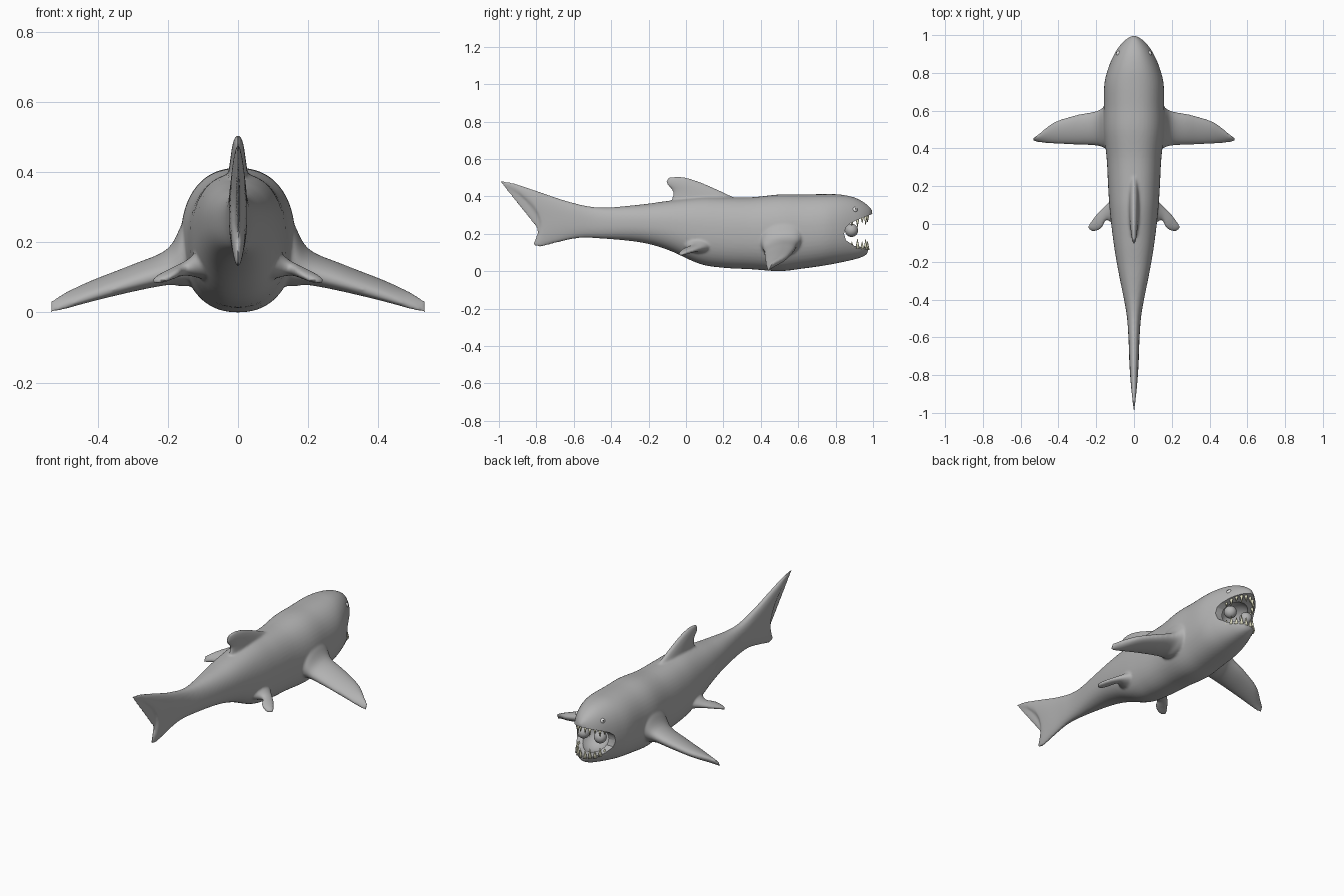
import bpy
import bmesh
import math
from mathutils import Matrix, Vector

if "Cube" in bpy.data.objects:
    bpy.data.objects.remove(bpy.data.objects["Cube"], do_unlink=True)


def material(name, colour):
    mat = bpy.data.materials.new(name)
    mat.use_nodes = True
    mat.diffuse_color = (*colour, 1)
    mat.node_tree.nodes["Principled BSDF"].inputs["Base Color"].default_value = (*colour, 1)
    return mat


SKIN = material("grey skin", (0.45, 0.45, 0.45))
TOOTH = material("cream tooth", (0.76, 0.75, 0.55))
EYE_WHITE = material("eye white", (0.8, 0.8, 0.8))
PUPIL = material("dark pupil", (0.03, 0.03, 0.03))


def make_object(name, bm, mat=None, smooth=True):
    bmesh.ops.recalc_face_normals(bm, faces=bm.faces)
    mesh = bpy.data.meshes.new(name)
    bm.to_mesh(mesh)
    bm.free()
    obj = bpy.data.objects.new(name, mesh)
    bpy.context.collection.objects.link(obj)
    if mat:
        mesh.materials.append(mat)
    for poly in mesh.polygons:
        poly.use_smooth = smooth
    return obj


def spline(rows, steps):
    """Smoothly interpolate the section rows."""
    result = []
    last = len(rows) - 1
    for i in range(last):
        p, q, r, s = (rows[min(max(i + k, 0), last)] for k in (-1, 0, 1, 2))
        for j in range(steps):
            t = j / steps
            result.append([b + 0.5 * t * (c - a + t * (2*a - 5*b + 4*c - d + t * (3*(b - c) + d - a)))
                           for a, b, c, d in zip(p, q, r, s)])
    result.append(list(rows[-1]))
    return result


def loft(bm, rows, axis, power=1.0, side=1, sides=32, steps=5):
    """Rows hold both edge points of a section, its half thickness and its bow along y."""
    rings = []
    for row in spline(rows, steps):
        a, b, thick, bow = Vector(row[:3]), Vector(row[3:6]), row[6], row[7]
        ring = []
        for k in range(sides):
            angle = math.tau * k / sides
            c, s = math.cos(angle), math.sin(angle)
            c = math.copysign(abs(c) ** power, c)
            s = math.copysign(abs(s) ** power, s)
            p = (a + b) / 2 + (b - a) / 2 * c + axis * max(thick, 0.003) * s
            p.y += bow * math.cos(c * math.pi / 2)
            p.x *= side
            ring.append(bm.verts.new(p))
        rings.append(ring)
    for lower, upper in zip(rings, rings[1:]):
        for k in range(sides):
            n = (k + 1) % sides
            bm.faces.new((lower[k], lower[n], upper[n], upper[k]))
    bm.faces.new(rings[0])
    bm.faces.new(rings[-1])


X_AXIS, Z_AXIS = Vector((1, 0, 0)), Vector((0, 0, 1))

# Trunk: y, bottom, top, half width
trunk = [(-.46, .175, .34, .042), (-.25, .155, .355, .083), (-.1, .115, .375, .108),
         (.07, .04, .395, .128), (.2, .018, .395, .137), (.35, .01, .395, .145),
         (.5, 0, .41, .162), (.62, .013, .41, .16), (.74, .03, .412, .157),
         (.82, .045, .41, .138), (.89, .06, .397, .11), (.94, .075, .375, .083)]
# Tail and snout: bottom y, bottom z, top y, top z, half width, bow
tail = [(-.82, .14, -1.005, .485, .007, .115), (-.78, .13, -.93, .473, .019, .07),
        (-.7, .15, -.8, .43, .025, .03), (-.58, .176, -.62, .37, .03, .01)]
snout = [(.97, .095, .98, .345, .05, 0), (.973, .13, .998, .32, .016, 0)]


def slanted(row):
    return (0, row[0], row[1], 0, row[2], row[3], row[4], row[5])


body_rows = [slanted(r) for r in tail]
body_rows += [(0, y, low, 0, y, high, width, 0) for y, low, high, width in trunk]
body_rows += [slanted(r) for r in snout]

# Dorsal fin: leading y, z, trailing y, z, half thickness
dorsal = [(.33, .36, -.09, .34, .034), (.16, .44, -.07, .42, .023), (.06, .482, -.1, .46, .017),
          (0, .5, -.105, .485, .011), (-.03, .507, -.09, .503, .005)]
# Pectoral fin: x, leading y, trailing y, z, half thickness
pectoral = [(.08, .66, .37, .2, .11), (.15, .625, .4, .17, .095), (.2, .597, .415, .13, .05),
            (.3, .578, .42, .098, .036), (.42, .54, .425, .06, .026),
            (.5, .48, .432, .03, .017), (.535, .455, .44, .015, .008)]
# Pelvic fin: leading x, y, trailing x, y, z, half thickness
pelvic = [(.1, .15, .1, -.01, .14, .045), (.15, .1, .145, .02, .127, .022),
          (.2, .05, .17, -.02, .112, .016), (.237, 0, .197, -.037, .097, .012),
          (.247, -.02, .222, -.04, .088, .007)]

# Body and fins, fused into one skin
bm = bmesh.new()
loft(bm, body_rows, X_AXIS, power=0.88, sides=48)
loft(bm, [(0, a, b, 0, c, d, w, 0) for a, b, c, d, w in dorsal], X_AXIS)
for side in (1, -1):
    loft(bm, [(x, a, z + .015, x, b, z - .015, w, 0) for x, a, b, z, w in pectoral], Z_AXIS, side=side)
    loft(bm, [(a, b, z, c, d, z, w, 0) for a, b, c, d, z, w in pelvic], Z_AXIS, side=side)
body = make_object("body", bm, SKIN)

# Cutters for the open jaws and the mouth hollow
bm = bmesh.new()
outline = [(.845, .2), (.855, .235), (.88, .257), (.93, .28), (1.1, .345),
           (1.1, .105), (.9, .135), (.855, .165)]
face = bm.faces.new([bm.verts.new((-.3, y, z)) for y, z in outline])
sweep = bmesh.ops.extrude_face_region(bm, geom=[face])
bmesh.ops.translate(bm, vec=(.6, 0, 0), verts=[v for v in sweep["geom"] if isinstance(v, bmesh.types.BMVert)])
jaw_cutter = make_object("jaw_cutter", bm)

bm = bmesh.new()
bmesh.ops.create_uvsphere(bm, u_segments=32, v_segments=16, radius=1,
                          matrix=Matrix.Translation((0, .87, .205)) @ Matrix.Diagonal((.086, .1, .088, 1)))
hollow_cutter = make_object("hollow_cutter", bm)

remesh = body.modifiers.new("fuse", "REMESH")
remesh.mode = "VOXEL"
remesh.voxel_size = 0.0065
soften = body.modifiers.new("soften", "SMOOTH")
soften.factor = 0.5
soften.iterations = 8
for cutter in (jaw_cutter, hollow_cutter):
    cutter.hide_render = True
    cut = body.modifiers.new("cut", "BOOLEAN")
    cut.operation = "DIFFERENCE"
    cut.solver = "EXACT"
    cut.object = cutter

bpy.ops.object.select_all(action="DESELECT")
body.select_set(True)
bpy.context.view_layer.objects.active = body
for name in [m.name for m in body.modifiers]:
    bpy.ops.object.modifier_apply(modifier=name)
for cutter in (jaw_cutter, hollow_cutter):
    bpy.data.objects.remove(cutter, do_unlink=True)
body.data.materials.clear()
body.data.materials.append(SKIN)
for poly in body.data.polygons:
    poly.material_index = 0
bpy.ops.object.shade_smooth_by_angle(angle=math.radians(40))
bpy.context.view_layer.update()


def ball(name, centre, radius, mat):
    bm = bmesh.new()
    bmesh.ops.create_uvsphere(bm, u_segments=24, v_segments=14, radius=radius,
                              matrix=Matrix.Translation(centre))
    return make_object(name, bm, mat)


# Eyes set on the skin, and the two balls held in the mouth
for side, label in ((1, "left"), (-1, "right")):
    hit, spot, normal, index = body.ray_cast(Vector((side, .905, .33)), Vector((-side, 0, 0)))
    if not hit:
        spot, normal = Vector((side * .085, .905, .33)), Vector((side, 0, 0))
    ball(label + "_eye", spot - normal * .007, .015, EYE_WHITE)
    ball(label + "_pupil", spot + normal * .004, .0055, PUPIL)
    ball(label + "_mouth_ball", (side * .055, .885, .218), .035, SKIN)

# Teeth follow the curve of each jaw
for jaw, direction in (("upper", -1), ("lower", 1)):
    bm = bmesh.new()
    for side in (1, -1):
        for k in range(5):
            turn = .17 + .29 * k
            x, y = .087 * math.sin(turn), .86 + .112 * math.cos(turn)
            lip = .28 + (y - .93) * .4 if direction < 0 else .128 - (y - .95) * .15
            length = (.062 if k % 2 else .048) - .004 * k
            place = Matrix.Translation((side * x, y, lip + direction * (length / 2 - .012)))
            flip = Matrix.Rotation(math.pi if direction < 0 else 0, 4, "X")
            bmesh.ops.create_cone(bm, cap_ends=True, segments=10, radius1=.011, radius2=.001,
                                  depth=length, matrix=place @ flip)
    make_object(jaw + "_teeth", bm, TOOTH)
